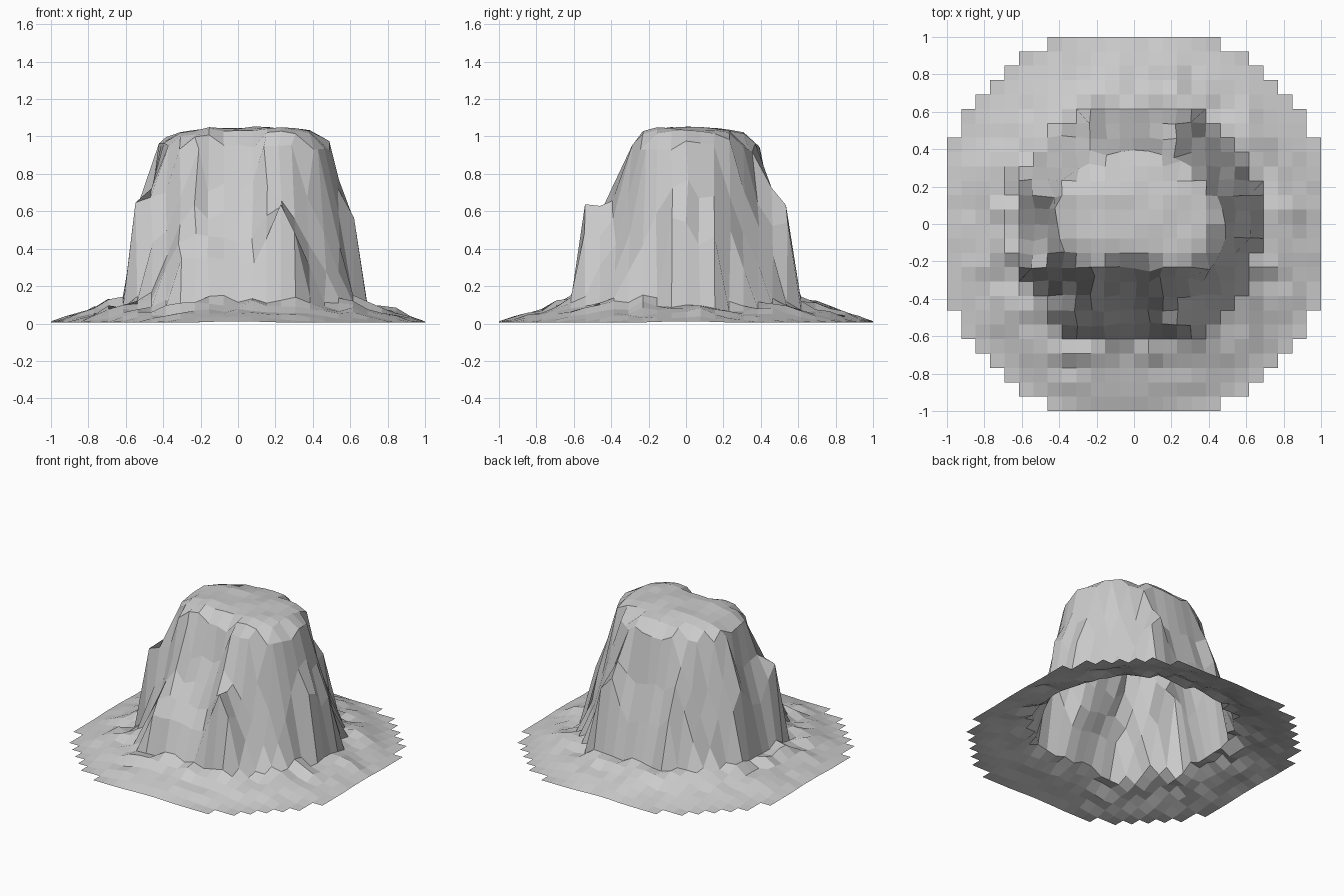
import bpy, bmesh, math
from mathutils import Vector, noise

if "Cube" in bpy.data.objects:
    bpy.data.objects.remove(bpy.data.objects["Cube"])

N = 13                      # cells per half width
CELL = 1.0 / N

# Plan outlines: foot of the cliff and rim of the summit
FOOT = [(-.58, -.24), (-.585, .02), (-.57, .26), (-.47, .38), (-.35, .51), (-.18, .58), (.05, .57),
        (.28, .57), (.45, .44), (.56, .28), (.64, .05), (.58, -.24), (.45, -.42),
        (.30, -.57), (-.02, -.58), (-.34, -.58), (-.42, -.41), (-.50, -.29)]
RIM = [(-.41, .02), (-.42, .20), (-.26, .31), (-.10, .38), (.15, .37), (.33, .29), (.45, .14),
       (.49, -.08), (.40, -.25), (.25, -.29), (.05, -.23), (-.10, -.22), (-.25, -.29), (-.38, -.13)]
# Wall height from foot (0) to rim (1): plain cliff and buttress
CLIFF = [(0, .24), (.4, .48), (.75, .70), (1, .90)]
BUTTRESS = [(0, .60), (.4, .68), (.75, .80), (1, .93)]
# Buttress directions: angle, half width (degrees), strength
RIBS = [(-66, 8, 1), (-157, 9, 1), (-4, 16, .75), (17, 8, .8), (65, 9, 1),
        (118, 8, .8), (165, 12, .6)]


def polar(points):
    p = sorted((math.atan2(y, x), math.hypot(x, y)) for x, y in points)
    first, last = p[0], p[-1]
    return [(last[0] - math.tau, last[1])] + p + [(first[0] + math.tau, first[1])]


def lerp_table(table, a):
    for (a0, r0), (a1, r1) in zip(table, table[1:]):
        if a <= a1:
            return r0 + (r1 - r0) * max(0, a - a0) / (a1 - a0)
    return table[-1][1]


def rib(a):
    best = 0
    for angle, width, strength in RIBS:
        d = abs((math.degrees(a) - angle + 180) % 360 - 180)
        best = max(best, strength * math.exp(-(d / width) ** 2))
    return best


foot, rim = polar(FOOT), polar(RIM)


def surface(x, y):
    r, a = math.hypot(x, y), math.atan2(y, x)
    n = noise.noise(Vector((x * 9 + 3.3, y * 9 + 1.7, 0.5)))
    rf, rt = lerp_table(foot, a), lerp_table(rim, a)
    if r > rf:                                   # scree skirt
        k = max(0.0, min(1.0, (1.02 - r) / .42))
        z = .006 + .13 * k + .055 * n * min(1, k * 1.5)
        return Vector((x, y, max(.003, z)))
    if abs(r - rt) < .04:                        # crisp summit edge
        s = rt / r
        return Vector((x * s, y * s, .95 + .05 * n))
    if r > rt:                                   # cliff wall
        t = (rf - r) / (rf - rt)
        b = rib(a)
        z = lerp_table(CLIFF, t) * (1 - b) + lerp_table(BUTTRESS, t) * b + .06 * n
        shift = noise.noise_vector(Vector((x * 8, y * 8, 5.1))) * .02
        return Vector((x + shift.x, y + shift.y, min(z, .95)))
    d = r / rt                                   # domed summit
    return Vector((x, y, 1.045 - .05 * d ** 3 + .025 * x + .018 * n))


# Butte: disc of grid cells lifted into one open sheet
bm = bmesh.new()
verts = {}


def vert(i, j):
    if (i, j) not in verts:
        verts[i, j] = bm.verts.new(surface(i * CELL, j * CELL))
    return verts[i, j]


for i in range(-N, N):
    for j in range(-N, N):
        if math.hypot(i + .5, j + .5) < 13.9:
            bm.faces.new([vert(i, j), vert(i + 1, j), vert(i + 1, j + 1), vert(i, j + 1)])

mesh = bpy.data.meshes.new("rock_butte")
bm.to_mesh(mesh)
bm.free()
bpy.context.collection.objects.link(bpy.data.objects.new("rock_butte", mesh))
